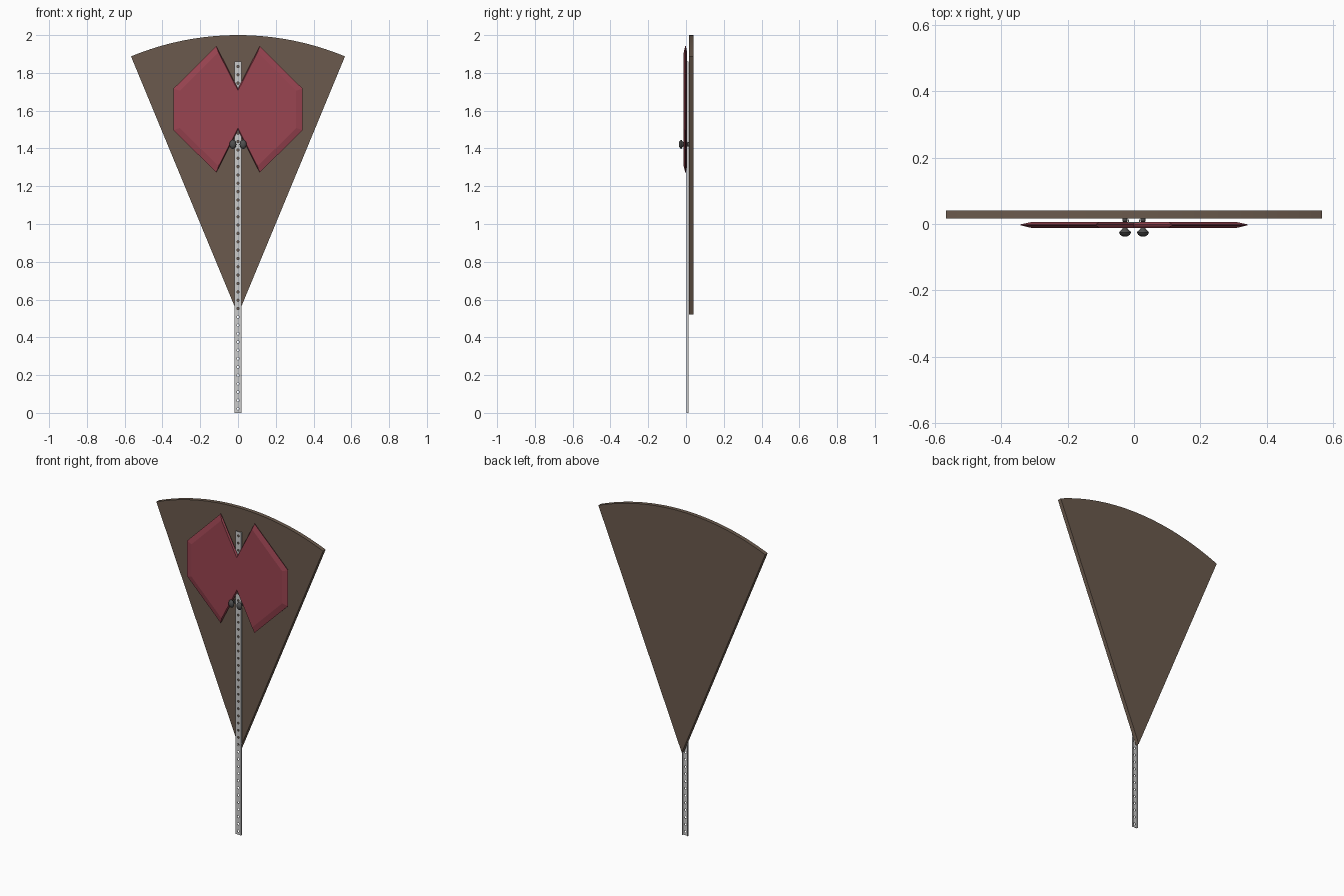
import bpy, bmesh
from math import sin, cos, pi, radians

if "Cube" in bpy.data.objects:
    bpy.data.objects.remove(bpy.data.objects["Cube"])


def material(name, rgb):
    m = bpy.data.materials.new(name)
    m.diffuse_color = (*rgb, 1)
    m.use_nodes = True
    m.node_tree.nodes["Principled BSDF"].inputs["Base Color"].default_value = m.diffuse_color
    return m


def build(name, verts, faces, mat=None):
    me = bpy.data.meshes.new(name)
    me.from_pydata(verts, [], faces)
    bm = bmesh.new()
    bm.from_mesh(me)
    bmesh.ops.recalc_face_normals(bm, faces=bm.faces)
    bm.to_mesh(me)
    bm.free()
    ob = bpy.data.objects.new(name, me)
    bpy.context.collection.objects.link(ob)
    if mat:
        me.materials.append(mat)
    return ob


def loft(name, loops, mat=None):
    """Skin equal-length vertex loops and cap both ends."""
    n = len(loops[0])
    faces = [(r * n + i, r * n + (i + 1) % n, (r + 1) * n + (i + 1) % n, (r + 1) * n + i)
             for r in range(len(loops) - 1) for i in range(n)]
    faces += [tuple(range(n)), tuple(range((len(loops) - 1) * n, len(loops) * n))]
    return build(name, [v for loop in loops for v in loop], faces, mat)


wood = material("brown_wood", (0.145, 0.102, 0.074))
red = material("red_blade", (0.323, 0.058, 0.082))
dark = material("dark_metal", (0.08, 0.08, 0.08))

# Wedge-shaped backing board: 45 degree circle sector
R, apex = 1.48, 0.52
fan = [(0, apex)] + [(R * sin(radians(a)), apex + R * cos(radians(a)))
                     for a in [-22.5 + 45 * i / 32 for i in range(33)]]
loft("backing_board", [[(x, y, z) for x, z in fan] for y in (0.0165, 0.041)], wood)

# Double-bladed plate with bevelled rim
half = [(0, 0.11), (0.115, 0.335), (0.342, 0.11), (0.342, -0.11), (0.115, -0.335), (0, -0.11)]
outline = half + [(-x, z) for x, z in reversed(half[1:-1])]
rings = [(-0.012, 0.9), (-0.004, 1), (-0.001, 1), (0.006, 0.9)]
loft("double_blade", [[(x * s, y, 1.607 + z * s) for x, z in outline] for y, s in rings], red)

# Perforated channel rail, open towards the board
w, t, y0, y1, top = 0.018, 0.003, 0.003, 0.0135, 1.86
section = [(-w, y0), (w, y0), (w, y1), (w - t, y1), (w - t, y0 + t),
           (-w + t, y0 + t), (-w + t, y1), (-w, y1)]
rail = loft("channel_rail", [[(x, y, z) for x, y in section] for z in (0, top)])

# Row of round holes cut through the rail
n = 12
verts, faces = [], []
for k in range(42):
    zc, b = 0.022 + k * 0.0442, len(verts)
    for y in (-0.02, 0.03):
        verts += [(0.0065 * cos(2 * pi * i / n), y, zc + 0.0065 * sin(2 * pi * i / n)) for i in range(n)]
    faces += [(b + i, b + (i + 1) % n, b + n + (i + 1) % n, b + n + i) for i in range(n)]
    faces += [tuple(range(b, b + n)), tuple(range(b + n, b + 2 * n))]
cutter = build("hole_cutter", verts, faces)
cutter.hide_render = True
mod = rail.modifiers.new("holes", 'BOOLEAN')
mod.operation, mod.object, mod.solver = 'DIFFERENCE', cutter, 'EXACT'
bpy.context.view_layer.objects.active = rail
bpy.ops.object.modifier_apply(modifier=mod.name)
bpy.data.objects.remove(cutter)

# Pair of mushroom-shaped support knobs: (radius, y) profile
profile = [(0.003, -0.038), (0.009, -0.0365), (0.015, -0.032), (0.018, -0.026), (0.016, -0.022),
           (0.009, -0.016), (0.006, -0.011), (0.005, 0.006), (0.008, 0.009), (0.008, 0.017)]
for side, x0 in (("left", -0.027), ("right", 0.027)):
    knob = loft(side + "_support_knob",
                [[(x0 + r * cos(2 * pi * i / 24), y, 1.422 + 1.35 * r * sin(2 * pi * i / 24))
                  for i in range(24)] for r, y in profile], dark)
    bpy.ops.object.select_all(action='DESELECT')
    knob.select_set(True)
    bpy.context.view_layer.objects.active = knob
    bpy.ops.object.shade_smooth_by_angle(angle=radians(40))
